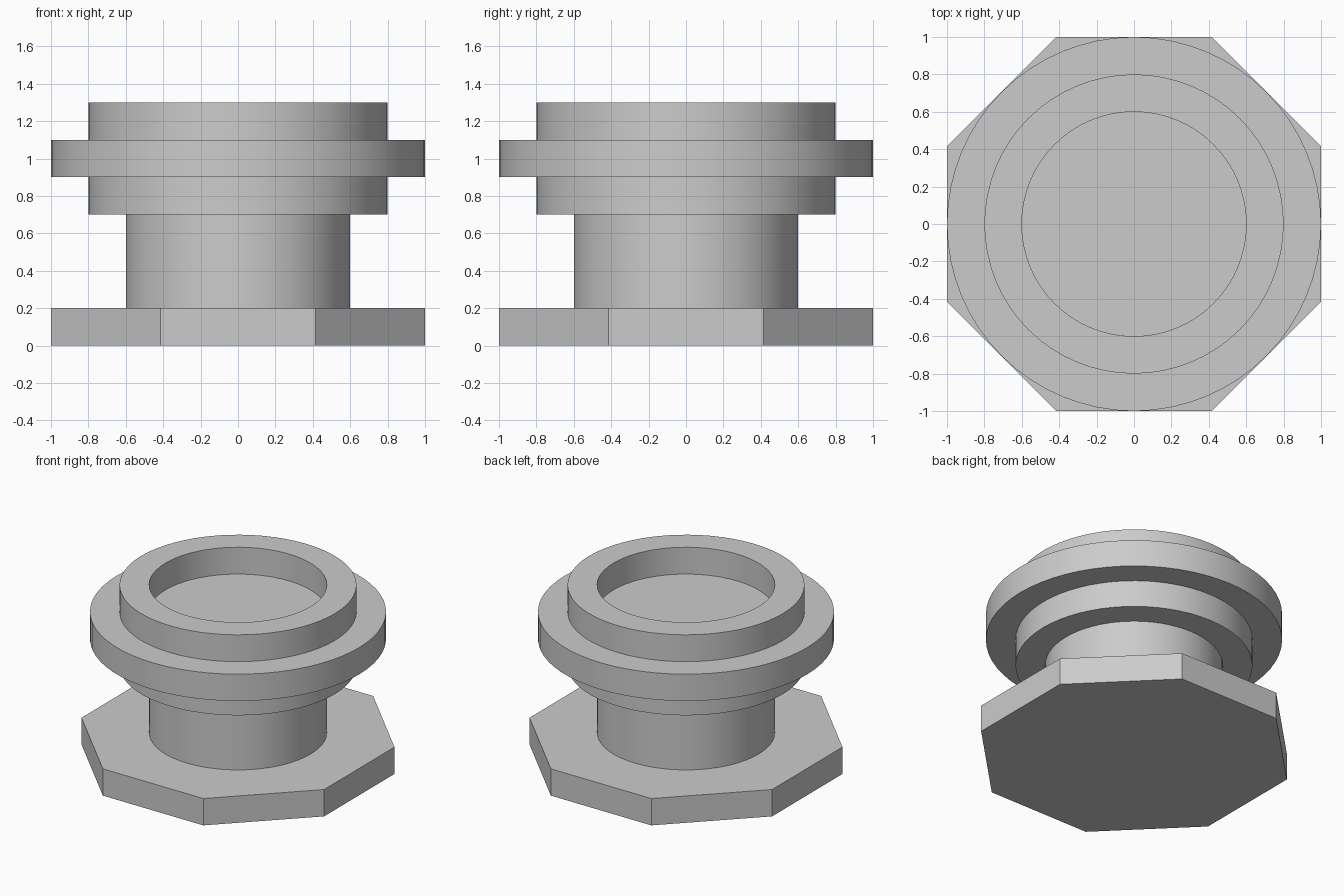
import bpy, bmesh, math

if "Cube" in bpy.data.objects:
    bpy.data.objects.remove(bpy.data.objects["Cube"])


def lathe(name, profile, sides, offset=0.0):
    """Revolve an (r, z) profile around z; r = 0 becomes a cap centre."""
    bm = bmesh.new()
    previous = None
    for r, z in profile:
        if r == 0:
            ring = [bm.verts.new((0, 0, z))]
        else:
            angles = [offset + 2 * math.pi * i / sides for i in range(sides)]
            ring = [bm.verts.new((r * math.cos(a), r * math.sin(a), z)) for a in angles]
        if previous:
            for i in range(sides):
                j = (i + 1) % sides
                corners = [previous[i % len(previous)], previous[j % len(previous)],
                           ring[j % len(ring)], ring[i % len(ring)]]
                bm.faces.new(list(dict.fromkeys(corners)))
        previous = ring
    bmesh.ops.recalc_face_normals(bm, faces=bm.faces)
    mesh = bpy.data.meshes.new(name)
    bm.to_mesh(mesh)
    bm.free()
    obj = bpy.data.objects.new(name, mesh)
    bpy.context.collection.objects.link(obj)
    return obj


# Octagonal foot plate, flats facing the axes
corner = 1 / math.cos(math.pi / 8)
lathe("octagonal_base", [(0, 0), (corner, 0), (corner, 0.2), (0, 0.2)], 8, math.pi / 8)

# Neck, stepped collar, flange and recessed cup
body = lathe("flanged_body", [
    (0, 0.2), (0.6, 0.2), (0.6, 0.7), (0.8, 0.7), (0.8, 0.9), (1.0, 0.9),
    (1.0, 1.1), (0.8, 1.1), (0.8, 1.3), (0.6, 1.3), (0.6, 1.1), (0, 1.1),
], 64)
bpy.context.view_layer.objects.active = body
body.select_set(True)
bpy.ops.object.shade_smooth_by_angle(angle=math.radians(30))
